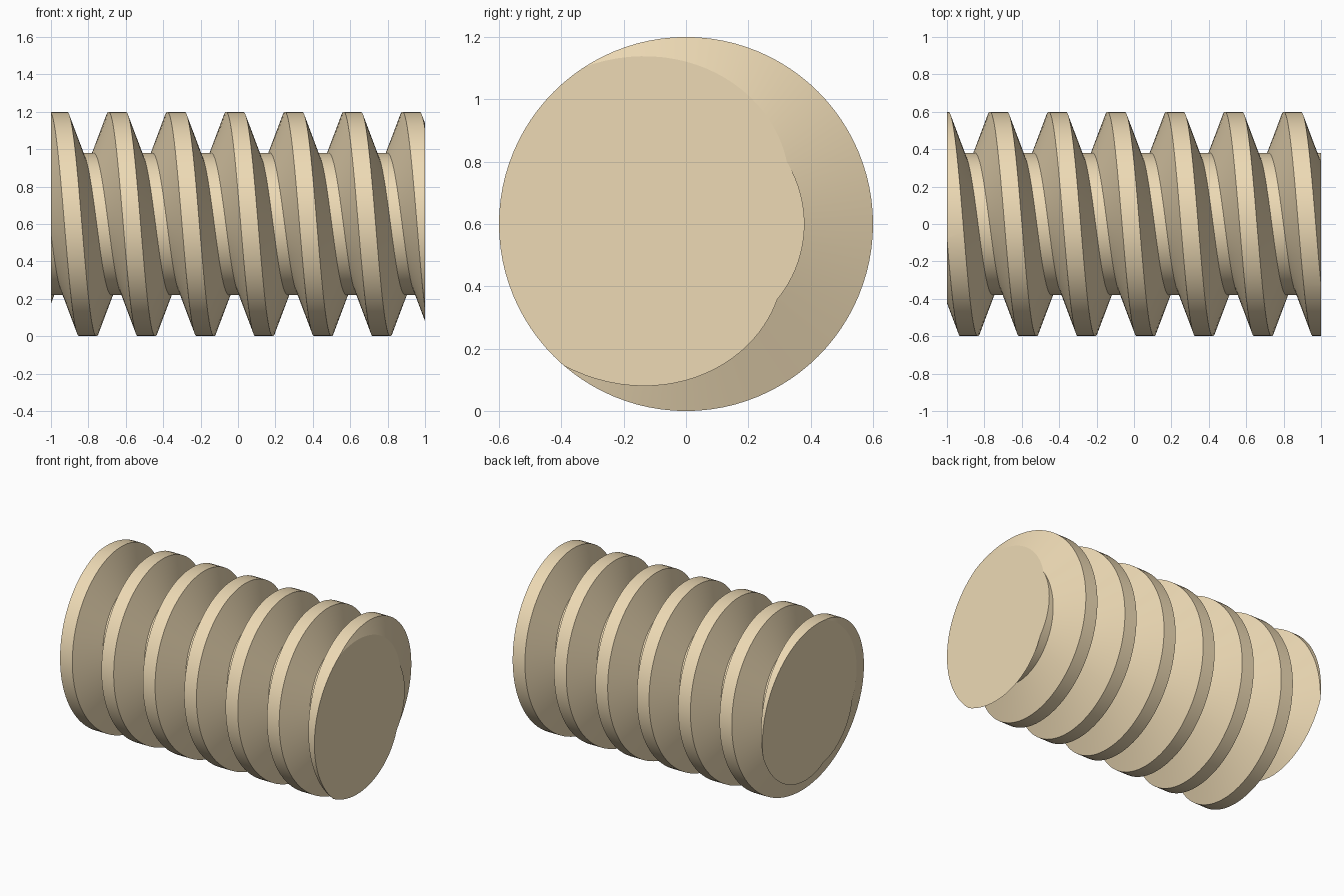
import bpy, bmesh, math
from mathutils import Vector

if "Cube" in bpy.data.objects:
    bpy.data.objects.remove(bpy.data.objects["Cube"])

R_TIP, R_ROOT, AXIS_Z = 0.6, 0.38, 0.6
PITCH = math.pi * 0.1
HALF_CREST, FLANK = 0.0465, 0.0795
START = 0.061          # crest centre on the front (-y) side
N = 96                 # segments per turn
TURNS = 10

# tooth profile (offset along the axis, radius), root end to root end.
# It runs towards -x, as the helix does.
profile = [(HALF_CREST + FLANK, R_ROOT), (HALF_CREST, R_TIP),
           (-HALF_CREST, R_TIP), (-HALF_CREST - FLANK, R_ROOT)]

bm = bmesh.new()

# sweep the profile along the helix
rows = []
for i in range(-N * TURNS // 2, N * TURNS // 2 + 1):
    a = 2 * math.pi * i / N
    x = START - PITCH * i / N
    rows.append([bm.verts.new((x + dx, -r * math.cos(a), AXIS_Z + r * math.sin(a)))
                 for dx, r in profile])
for i in range(len(rows) - 1):
    a, b = rows[i], rows[i + 1]
    for k in range(3):
        bm.faces.new((a[k], a[k + 1], b[k + 1], b[k]))
    # root band joins to the next turn
    if i + N + 1 < len(rows):
        c, d = rows[i + N], rows[i + N + 1]
        bm.faces.new((a[3], c[0], d[0], b[3]))

# trim both ends flat and cap them
for s in (-1, 1):
    cut = bmesh.ops.bisect_plane(
        bm, geom=bm.verts[:] + bm.edges[:] + bm.faces[:], dist=1e-6,
        plane_co=(s, 0, 0), plane_no=(s, 0, 0), clear_outer=True)
    rim = [e for e in cut["geom_cut"] if isinstance(e, bmesh.types.BMEdge)]
    centre = bm.verts.new(Vector((s, 0, AXIS_Z)))
    for e in rim:
        bm.faces.new((e.verts[0], e.verts[1], centre))

bmesh.ops.recalc_face_normals(bm, faces=bm.faces[:])

# smooth along the helix, sharp at the thread edges and end caps
for f in bm.faces:
    f.smooth = abs(f.normal.x) < 0.999
for e in bm.edges:
    if len(e.link_faces) == 2:
        cap = any(not f.smooth for f in e.link_faces)
        e.smooth = not cap and e.calc_face_angle(0) < math.radians(30)

mesh = bpy.data.meshes.new("worm_screw")
bm.to_mesh(mesh)
bm.free()
worm = bpy.data.objects.new("worm_screw", mesh)
bpy.context.collection.objects.link(worm)

mat = bpy.data.materials.new("tan")
mat.diffuse_color = (0.85, 0.70, 0.46, 1)
mat.use_nodes = True
mat.node_tree.nodes["Principled BSDF"].inputs["Base Color"].default_value = mat.diffuse_color
mesh.materials.append(mat)
